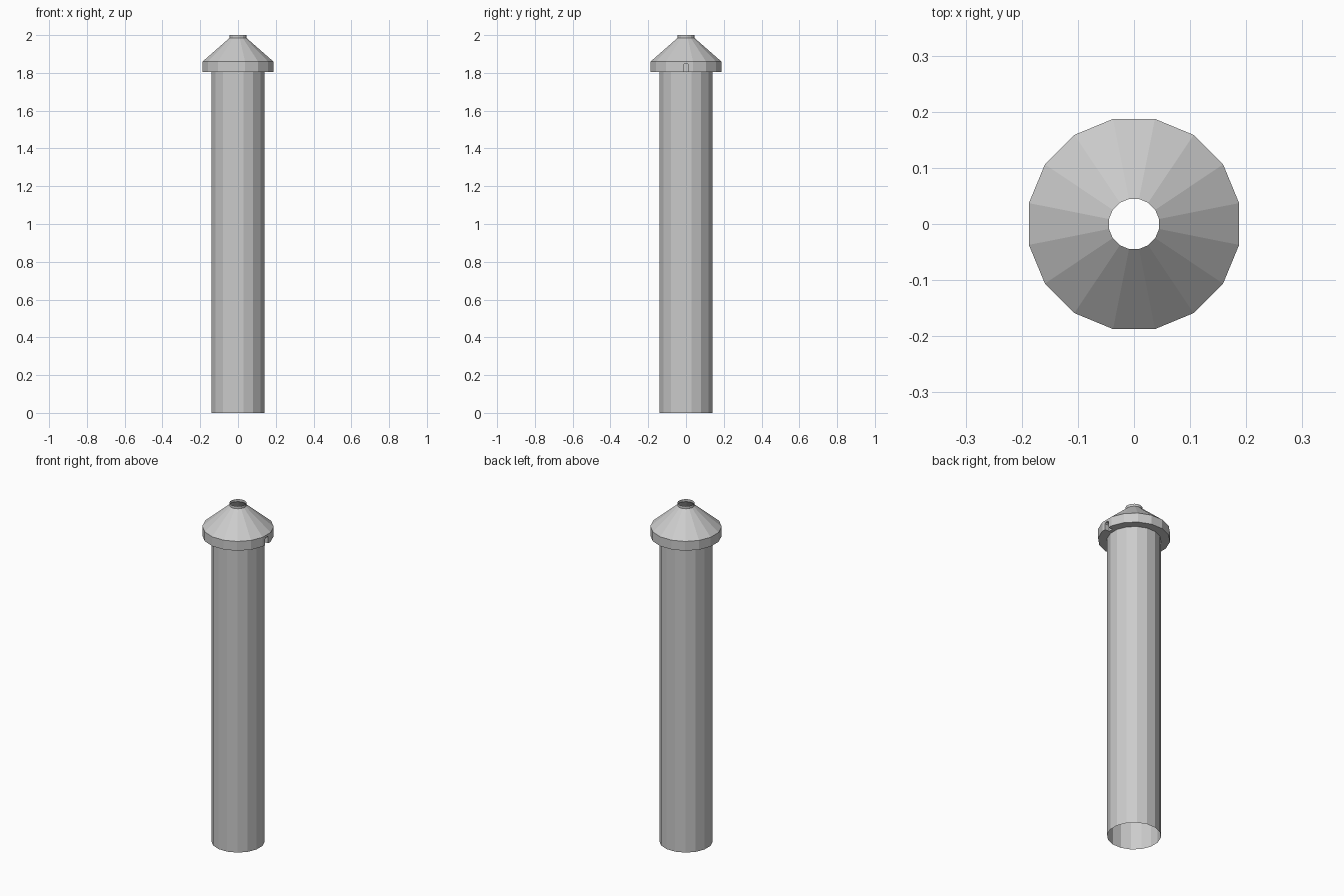
import bpy, bmesh, math

if "Cube" in bpy.data.objects:
    bpy.data.objects.remove(bpy.data.objects["Cube"])

SIDES = 16


def new_object(name, bm):
    bmesh.ops.recalc_face_normals(bm, faces=bm.faces[:])
    mesh = bpy.data.meshes.new(name)
    bm.to_mesh(mesh)
    bm.free()
    ob = bpy.data.objects.new(name, mesh)
    bpy.context.collection.objects.link(ob)
    return ob


def lathe(name, profile):
    """Faceted closed solid from (radius, z) points, flat side facing +x."""
    bm = bmesh.new()
    rings = []
    for r, z in profile:
        angles = [(i + 0.5) * math.tau / SIDES for i in range(SIDES)]
        rings.append([bm.verts.new((r * math.cos(a), r * math.sin(a), z)) for a in angles])
    for lo, hi in zip(rings, rings[1:]):
        for i in range(SIDES):
            j = (i + 1) % SIDES
            bm.faces.new((lo[i], lo[j], hi[j], hi[i]))
    bm.faces.new(rings[0])
    bm.faces.new(rings[-1])
    return new_object(name, bm)


# Pipe, overhanging rim, conical cap and small collar
post = lathe("post", [(0.143, 0), (0.143, 1.805), (0.191, 1.805),
                      (0.191, 1.86), (0.0455, 1.985), (0.0455, 2.0)])

# Small arched notch in the rim on the right side
outline = [(-0.014, 1.79), (0.014, 1.79), (0.014, 1.84),
           (0.009, 1.847), (-0.009, 1.847), (-0.014, 1.84)]
bm = bmesh.new()
face = bm.faces.new([bm.verts.new((0.16, y, z)) for y, z in outline])
side = bmesh.ops.extrude_face_region(bm, geom=[face], use_keep_orig=True)
for v in side["geom"]:
    if isinstance(v, bmesh.types.BMVert):
        v.co.x = 0.22
cutter = new_object("notch_cutter", bm)
cutter.hide_render = True

mod = post.modifiers.new("notch", "BOOLEAN")
mod.operation = "DIFFERENCE"
mod.solver = "EXACT"
mod.object = cutter
bpy.context.view_layer.update()
cut_mesh = bpy.data.meshes.new_from_object(
    post.evaluated_get(bpy.context.evaluated_depsgraph_get()))
post.modifiers.clear()
post.data = cut_mesh
bpy.data.objects.remove(cutter)

# Open both ends of the pipe
bm = bmesh.new()
bm.from_mesh(cut_mesh)
ends = [f for f in bm.faces
        if all(v.co.z < 0.001 for v in f.verts) or all(v.co.z > 1.999 for v in f.verts)]
bmesh.ops.delete(bm, geom=ends, context="FACES")
bm.to_mesh(cut_mesh)
bm.free()
